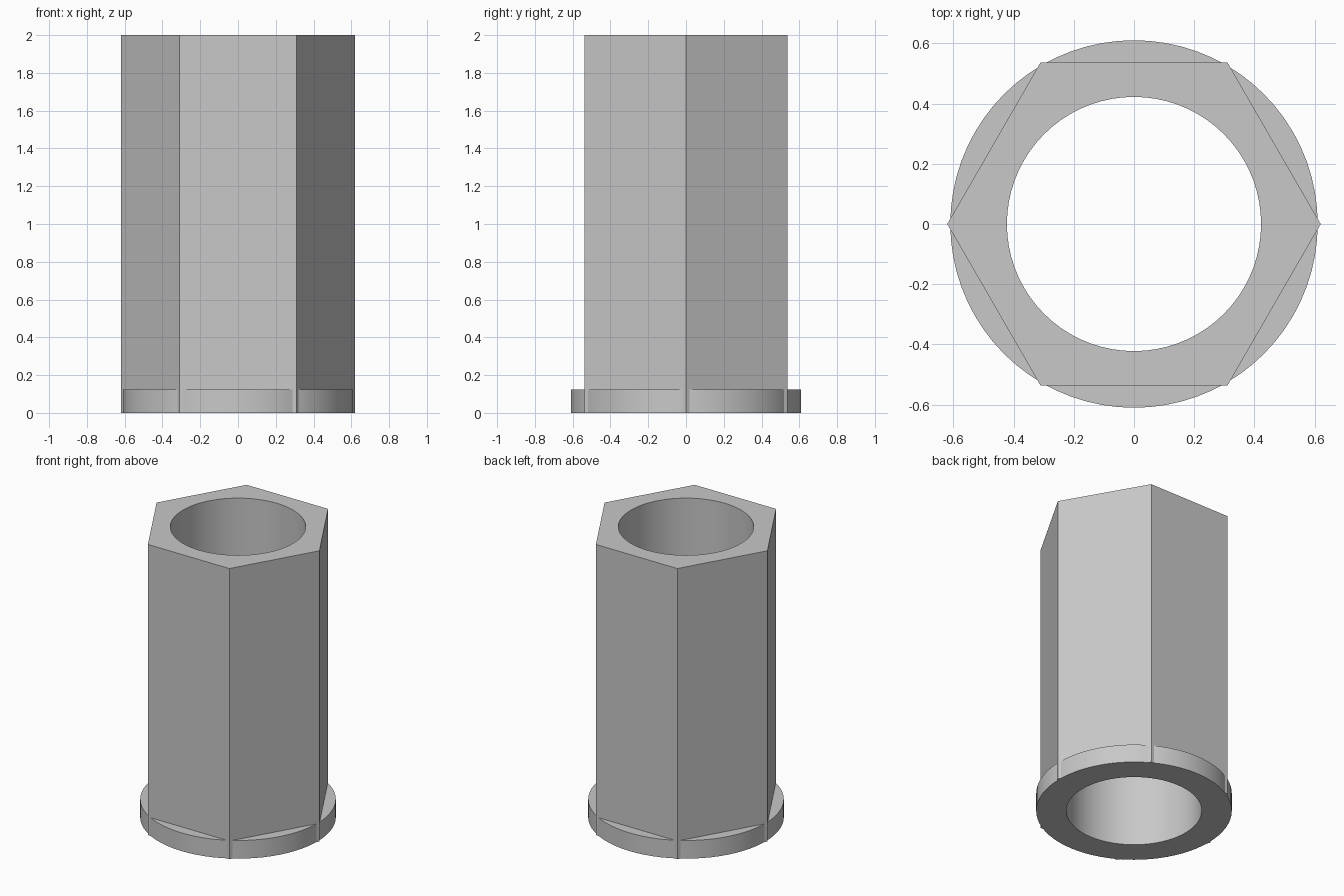
import bpy, bmesh
from math import cos, pi, radians, sin

cube = bpy.data.objects.get("Cube")
if cube:
    bpy.data.objects.remove(cube, do_unlink=True)

HEX_RADIUS, BORE_RADIUS, FLANGE_RADIUS = 0.62, 0.422, 0.61
HEIGHT, FLANGE_HEIGHT = 2.0, 0.125
STEPS = 72  # multiple of six, so each hexagon corner gets a vertex

grey = bpy.data.materials.new("light grey")
grey.use_nodes = True
grey.diffuse_color = (0.58, 0.58, 0.58, 1)
grey.node_tree.nodes["Principled BSDF"].inputs["Base Color"].default_value = grey.diffuse_color


def hexagon(angle):
    """Distance from the axis to a hexagon with corners on the x axis."""
    return HEX_RADIUS * cos(pi / 6) / cos(angle % (pi / 3) - pi / 6)


def sleeve(name, outer, inner, height):
    """Closed tube whose outer and inner outlines are radius functions."""
    bm = bmesh.new()
    angles = [2 * pi * i / STEPS for i in range(STEPS)]
    section = ((outer, 0), (outer, height), (inner, height), (inner, 0))
    rings = [[bm.verts.new((r(a) * cos(a), r(a) * sin(a), z)) for a in angles]
             for r, z in section]
    for k, ring in enumerate(rings):
        above = rings[(k + 1) % len(rings)]
        for i in range(STEPS):
            j = (i + 1) % STEPS
            bm.faces.new((ring[i], ring[j], above[j], above[i]))
    bmesh.ops.recalc_face_normals(bm, faces=bm.faces)
    mesh = bpy.data.meshes.new(name)
    bm.to_mesh(mesh)
    bm.free()
    mesh.materials.append(grey)
    obj = bpy.data.objects.new(name, mesh)
    bpy.context.collection.objects.link(obj)
    bpy.ops.object.select_all(action="DESELECT")
    obj.select_set(True)
    bpy.context.view_layer.objects.active = obj
    bpy.ops.object.shade_smooth_by_angle(angle=radians(30))
    return obj


# Hexagonal body with a round bore through its full height
sleeve("hexagonal_body", hexagon, lambda a: BORE_RADIUS, HEIGHT)

# Thin round flange at the foot, seated just inside the body's flats
sleeve("base_flange", lambda a: FLANGE_RADIUS, lambda a: 0.52, FLANGE_HEIGHT)
